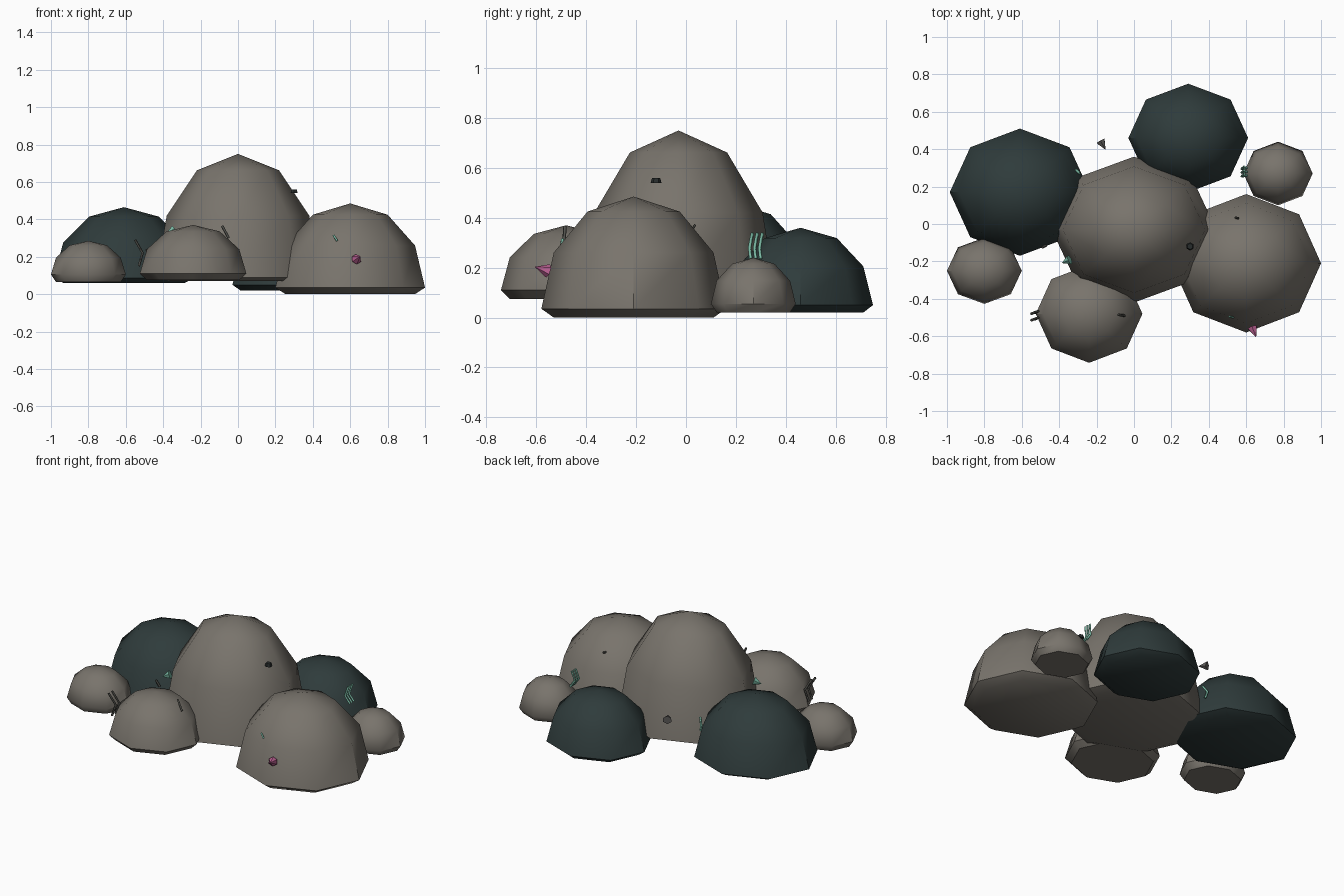
import bpy, bmesh, math
from mathutils import Vector

cube = bpy.data.objects.get("Cube")
if cube:
    bpy.data.objects.remove(cube, do_unlink=True)


def material(name, rgb):
    m = bpy.data.materials.new(name)
    m.use_nodes = True
    m.diffuse_color = (*rgb, 1)
    m.node_tree.nodes["Principled BSDF"].inputs["Base Color"].default_value = (*rgb, 1)
    return m


STONE = material("warm grey stone", (0.19, 0.174, 0.15))
DARK = material("dark teal stone", (0.028, 0.044, 0.044))
GREEN = material("mint green", (0.2, 0.5, 0.38))
PINK = material("pink crystal", (0.5, 0.12, 0.29))
GREY = material("mid grey", (0.13, 0.125, 0.12))
MOSS = material("dull grey", (0.08, 0.08, 0.07))
BLACK = material("dark pebble", (0.02, 0.025, 0.025))


def add_mesh(name, bm, mat):
    bmesh.ops.recalc_face_normals(bm, faces=bm.faces)
    me = bpy.data.meshes.new(name)
    bm.to_mesh(me)
    bm.free()
    me.materials.append(mat)
    ob = bpy.data.objects.new(name, me)
    bpy.context.collection.objects.link(ob)
    return ob


# Eight-sided dome with a flat, slightly tucked-in underside
def boulder(name, x, y, rx, ry, bottom, rim, top, mat):
    bm = bmesh.new()
    tuck = math.cos(math.radians(30))
    levels = [(tuck, bottom)]
    for deg in (0, 30, 60):
        a = math.radians(deg)
        levels.append((math.cos(a), rim + (top - rim) * math.sin(a)))
    rings = [[bm.verts.new((x + rx * r * math.cos(i * math.pi / 4),
                            y + ry * r * math.sin(i * math.pi / 4), z))
              for i in range(8)] for r, z in levels]
    peak = bm.verts.new((x, y, top))
    bm.faces.new(rings[0])
    for i in range(8):
        j = (i + 1) % 8
        for lo, hi in zip(rings, rings[1:]):
            bm.faces.new((lo[i], lo[j], hi[j], hi[i]))
        bm.faces.new((rings[-1][i], rings[-1][j], peak))
    ob = add_mesh(name, bm, mat)
    bpy.ops.object.select_all(action='DESELECT')
    ob.select_set(True)
    bpy.context.view_layer.objects.active = ob
    bpy.ops.object.shade_smooth_by_angle(angle=math.radians(45))


# Low-poly cone or disc turned along a direction
def cone(name, centre, direction, r1, r2, depth, mat, sides=6):
    bm = bmesh.new()
    bmesh.ops.create_cone(bm, cap_ends=True, segments=sides,
                          radius1=r1, radius2=r2, depth=depth)
    ob = add_mesh(name, bm, mat)
    ob.rotation_euler = Vector(direction).to_track_quat('Z', 'Y').to_euler()
    ob.location = centre


# Thin bent stalk
def stalk(name, points, mat, radius=0.007):
    cu = bpy.data.curves.new(name, 'CURVE')
    cu.dimensions = '3D'
    cu.bevel_depth = radius
    cu.bevel_resolution = 0
    cu.use_fill_caps = True
    sp = cu.splines.new('POLY')
    sp.points.add(len(points) - 1)
    for p, co in zip(sp.points, points):
        p.co = (*co, 1)
    cu.materials.append(mat)
    bpy.context.collection.objects.link(bpy.data.objects.new(name, cu))


# Boulders
boulder("central_boulder", 0, -0.03, 0.44, 0.39, 0.07, 0.09, 0.75, STONE)
boulder("front_left_boulder", 0.6, -0.21, 0.4, 0.37, 0, 0.035, 0.485, STONE)
boulder("front_right_boulder", -0.24, -0.48, 0.285, 0.262, 0.075, 0.11, 0.37, STONE)
boulder("right_small_boulder", -0.8, -0.25, 0.2, 0.177, 0.065, 0.105, 0.285, STONE)
boulder("left_small_boulder", 0.77, 0.27, 0.185, 0.17, 0.02, 0.055, 0.24, STONE)
boulder("right_dark_boulder", -0.61, 0.17, 0.375, 0.34, 0.06, 0.085, 0.465, DARK)
boulder("back_dark_boulder", 0.29, 0.46, 0.32, 0.29, 0.02, 0.05, 0.36, DARK)

# Crystals and pebble
cone("pink_crystal", (0.643, -0.58, 0.195), (0.3, -0.8, 0.25), 0.028, 0, 0.06, PINK)
cone("green_crystal", (-0.365, -0.2, 0.33), (-0.7, -0.3, -0.3), 0.027, 0, 0.05, GREEN)
cone("grey_crystal", (-0.165, 0.42, 0.29), (0.4, -0.7, 0.1), 0.027, 0, 0.055, GREY)
cone("dark_pebble", (0.3, -0.12, 0.55), (0, 0, 1), 0.022, 0.016, 0.02, BLACK)

# Green stalks
for i in range(3):
    y = 0.255 + 0.02 * i
    stalk(f"green_stalk_{i + 1}", [(0.605, y + 0.005, 0.235), (0.575, y, 0.28),
                                   (0.59, y + 0.012, 0.34)], GREEN)
stalk("green_sprig", [(0.51, -0.495, 0.315), (0.53, -0.5, 0.285)], GREEN, 0.006)
stalk("right_sprig", [(-0.29, 0.27, 0.27), (-0.31, 0.29, 0.23), (-0.3, 0.28, 0.19)], GREEN)

# Grey stalks
for i in range(2):
    y = -0.51 + 0.035 * i
    stalk(f"grey_stalk_{i + 1}", [(-0.55, y - 0.005, 0.29), (-0.51, y + 0.01, 0.22),
                                  (-0.53, y, 0.15)], MOSS)
stalk("top_stalk", [(-0.085, -0.485, 0.365), (-0.05, -0.49, 0.3)], MOSS)
stalk("side_stalk", [(-0.49, -0.125, 0.24), (-0.47, -0.115, 0.2)], MOSS)
stalk("tiny_stalk", [(0.54, 0.035, 0.37), (0.56, 0.03, 0.36)], MOSS, 0.006)
